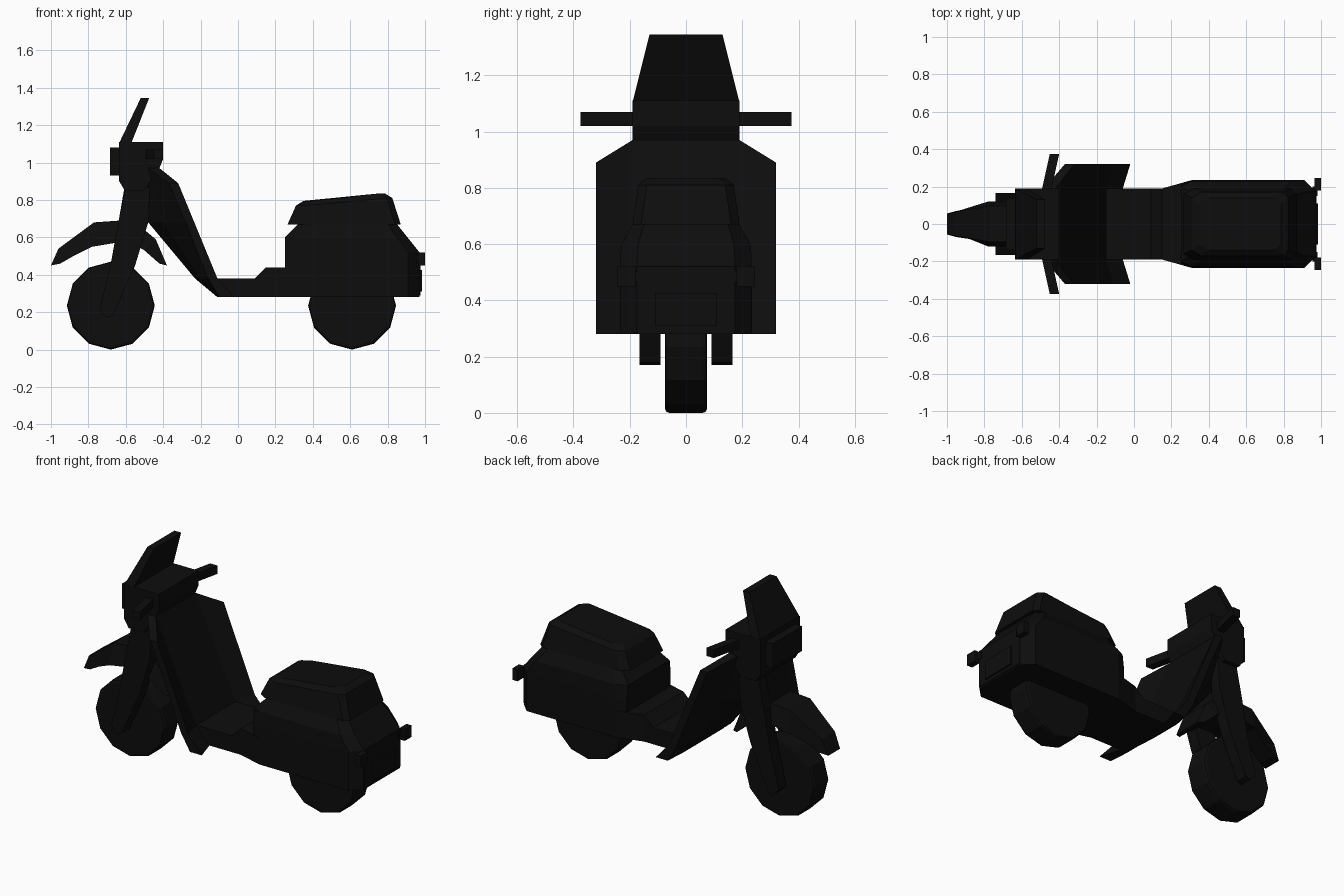
import bpy, bmesh, math
from mathutils import Matrix

if "Cube" in bpy.data.objects:
    bpy.data.objects.remove(bpy.data.objects["Cube"])

black = bpy.data.materials.new("black")
black.diffuse_color = (0.004, 0.004, 0.004, 1)
black.use_nodes = True
black.node_tree.nodes["Principled BSDF"].inputs["Base Color"].default_value = black.diffuse_color


def finish(name, bm):
    bmesh.ops.recalc_face_normals(bm, faces=bm.faces)
    me = bpy.data.meshes.new(name)
    bm.to_mesh(me)
    bm.free()
    me.materials.append(black)
    ob = bpy.data.objects.new(name, me)
    bpy.context.collection.objects.link(ob)
    return ob


def loft(name, sections):
    """Skin a list of equal-length closed sections and cap both ends."""
    bm = bmesh.new()
    rings = [[bm.verts.new(p) for p in s] for s in sections]
    for a, b in zip(rings, rings[1:]):
        for i in range(len(a)):
            j = (i + 1) % len(a)
            bm.faces.new((a[i], a[j], b[j], b[i]))
    bm.faces.new(rings[0])
    bm.faces.new(rings[-1])
    return finish(name, bm)


def prism(name, profile, y0, y1):
    """Side profile (x, z) extruded from y0 to y1."""
    return loft(name, [[(x, y, z) for x, z in profile] for y in (y0, y1)])


def box(name, x0, x1, y0, y1, z0, z1):
    return prism(name, [(x0, z0), (x1, z0), (x1, z1), (x0, z1)], y0, y1)


def plan(z, x0, w0, x1, w1, x2, x3, w3):
    """Eight-sided plan outline at height z."""
    half = [(x0, w0), (x1, w1), (x2, w1), (x3, w3)]
    return [(x, y, z) for x, y in half] + [(x, -y, z) for x, y in reversed(half)]


# Wheels: twelve sides with softened tyre edges
for name, cx in (("front_wheel", -0.68), ("rear_wheel", 0.61)):
    bm = bmesh.new()
    rot = Matrix.Translation((cx, 0, 0.235)) @ Matrix.Rotation(math.pi / 2, 4, 'X')
    bmesh.ops.create_cone(bm, cap_ends=True, segments=12, radius1=0.235,
                          radius2=0.235, depth=0.15, matrix=rot)
    rims = [e for e in bm.edges if abs(e.verts[0].co.y - e.verts[1].co.y) < 0.01]
    bmesh.ops.bevel(bm, geom=rims, offset=0.015, segments=2, profile=0.5,
                    affect='EDGES')
    finish(name, bm)

# Front fork and steering column
leg = [(-0.60, 0.87), (-0.64, 0.68), (-0.68, 0.46), (-0.74, 0.21), (-0.70, 0.17),
       (-0.67, 0.18), (-0.55, 0.45), (-0.48, 0.68), (-0.47, 0.87)]
prism("left_fork_leg", leg, 0.09, 0.165)
prism("right_fork_leg", leg, -0.165, -0.09)
prism("steering_column", [(-0.605, 0.88), (-0.66, 0.56), (-0.52, 0.56), (-0.46, 0.88)],
      -0.1, 0.1)

# Front fender: top x,z / bottom x,z / half width
fender = [(-1.0, .45, -.95, .46, .07), (-.96, .54, -.88, .50, .08),
          (-.77, .68, -.78, .55, .12), (-.63, .69, -.66, .57, .12),
          (-.50, .64, -.55, .56, .12), (-.44, .59, -.50, .53, .12),
          (-.38, .45, -.42, .46, .11)]
loft("front_fender", [[(tx, -w * .8, tz), (tx, w * .8, tz), (bx, w, bz), (bx, -w, bz)]
                      for tx, tz, bx, bz, w in fender])

# Steering head, headlight and windscreen
prism("steering_head", [(-.635, 1.11), (-.635, .90), (-.605, .85), (-.50, .85),
                        (-.42, .97), (-.40, 1.02), (-.40, 1.11)], -0.19, 0.19)
box("headlight", -0.685, -0.63, -0.14, 0.14, 0.93, 1.08)
loft("windscreen", [[(a, -w, z), (a, w, z), (b, w, z), (b, -w, z)]
                    for a, b, w, z in ((-.635, -.57, .19, 1.105), (-.52, -.475, .13, 1.345))])

# Handlebar grips, swept back
for name, s in (("left_handlebar", 1), ("right_handlebar", -1)):
    loft(name, [[(x, s * y, 1.02), (x + .05, s * y, 1.02),
                 (x + .05, s * y, 1.07), (x, s * y, 1.07)]
                for x, y in ((-.50, .15), (-.45, .375))])

# Leg shield: bulged centre with thin swept-back wings
wing = [(-.37, .89), (-.28, .68), (-.16, .38), (-.10, .28),
        (-.02, .28), (-.11, .38), (-.32, .89)]
inner = [(-.48, .97), (-.40, .68), (-.20, .38), (-.11, .28),
         (-.06, .28), (-.15, .38), (-.42, .97)]
core = [(-.50, .97), (-.48, .68), (-.23, .38), (-.11, .28),
        (-.06, .28), (-.15, .38), (-.42, .97)]
stations = [(-.32, wing), (-.19, inner), (-.10, core), (.10, core), (.19, inner), (.32, wing)]
loft("leg_shield", [[(x, y, z) for x, z in prof] for y, prof in stations])

# Footboard with raised step
prism("footboard", [(-.11, .28), (-.15, .38), (.09, .38), (.15, .44), (.30, .44),
                    (.30, .28)], -0.19, 0.19)

# Rear body: stacked plan outlines
loft("rear_body", [plan(.28, .15, .19, .31, .235, .91, .97, .175),
                   plan(.44, .15, .19, .31, .235, .91, .97, .175)])
loft("rear_cowl", [plan(.43, .25, .21, .31, .235, .91, .97, .175),
                   plan(.52, .25, .21, .31, .235, .91, .97, .175),
                   plan(.60, .25, .20, .31, .23, .85, .906, .17),
                   plan(.67, .32, .16, .36, .19, .80, .85, .15)])

# Seat: stacked outlines, top sloping up to the rear
seat = [(.265, .67, .87, .67, .19), (.31, .77, .825, .81, .17), (.35, .795, .785, .835, .14)]
loft("seat", [[(a, -w + .03, za), (a + .05, -w, za), (b - .03, -w, zb), (b, -w + .03, zb),
               (b, w - .03, zb), (b - .03, w, zb), (a + .05, w, za), (a, w - .03, za)]
              for a, za, b, zb, w in seat])

# Tail panel, rear plate and indicators
box("tail_panel", 0.90, 0.975, -0.175, 0.175, 0.29, 0.52)
box("rear_plate", 0.97, 0.985, -0.11, 0.11, 0.31, 0.425)
for name, s in (("left_indicator", 1), ("right_indicator", -1)):
    box(name, 0.965, 1.0, *sorted((s * .18, s * .245)), 0.45, 0.52)
    box(name + "_stem", 0.955, 0.98, *sorted((s * .15, s * .20)), 0.465, 0.505)
